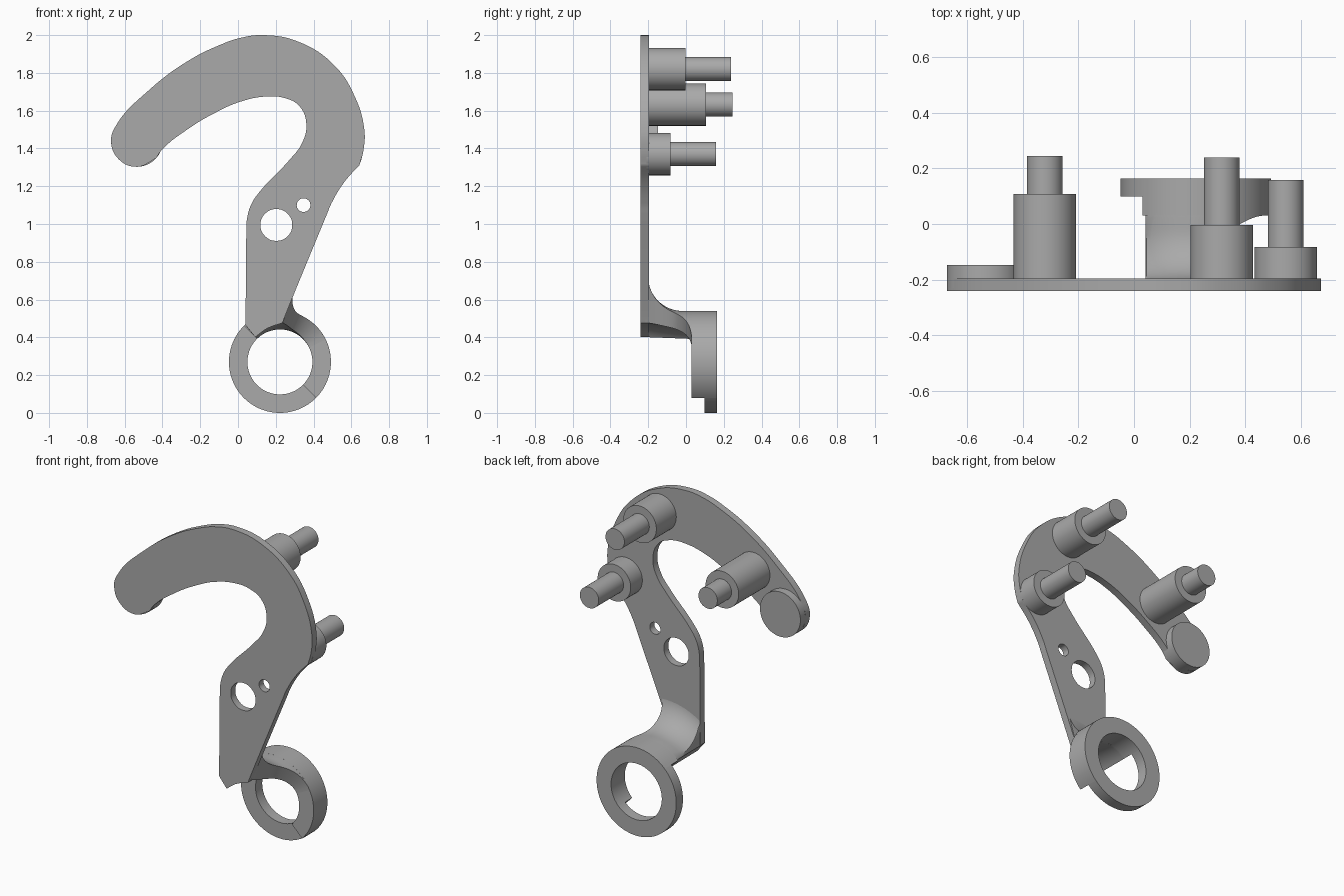
import bpy, bmesh
from math import sin, cos, pi, radians, sqrt

cube = bpy.data.objects.get("Cube")
if cube:
    bpy.data.objects.remove(cube)

grey = bpy.data.materials.new("plain grey")
grey.use_nodes = True
colour = (0.4, 0.4, 0.4, 1)
grey.diffuse_color = colour
grey.node_tree.nodes["Principled BSDF"].inputs["Base Color"].default_value = colour

CX, CZ = 0.222, 0.27          # ring centre
R_OUT, R_IN = 0.27, 0.172


def finish(obj):
    obj.data.materials.clear()
    obj.data.materials.append(grey)
    bpy.ops.object.select_all(action='DESELECT')
    obj.select_set(True)
    bpy.context.view_layer.objects.active = obj
    bpy.ops.object.shade_smooth_by_angle(angle=radians(35))


def loft(name, sections, closed=False):
    """Skin a list of equal point loops, capping the ends unless closed."""
    bm = bmesh.new()
    loops = [[bm.verts.new(p) for p in s] for s in sections]
    pairs = list(zip(loops, loops[1:]))
    if closed:
        pairs.append((loops[-1], loops[0]))
    for a, b in pairs:
        for i in range(len(a)):
            j = (i + 1) % len(a)
            bm.faces.new((a[i], a[j], b[j], b[i]))
    if not closed:
        bm.faces.new(loops[0])
        bm.faces.new(loops[-1])
    bmesh.ops.remove_doubles(bm, verts=bm.verts, dist=0.0002)
    bmesh.ops.recalc_face_normals(bm, faces=bm.faces)
    mesh = bpy.data.meshes.new(name)
    bm.to_mesh(mesh)
    bm.free()
    obj = bpy.data.objects.new(name, mesh)
    bpy.context.collection.objects.link(obj)
    finish(obj)


def cylinder(name, x, z, r, y0, y1):
    bpy.ops.mesh.primitive_cylinder_add(vertices=64, radius=r, depth=y1 - y0,
                                        location=(x, (y0 + y1) / 2, z), rotation=(pi / 2, 0, 0))
    bpy.context.object.name = name
    finish(bpy.context.object)


def ring_sector(name, a0, a1, y0, y1):
    sections = []
    for i in range(49):
        a = radians(a0 + (a1 - a0) * i / 48)
        sections.append([(CX + r * cos(a), y, CZ + r * sin(a))
                         for r, y in ((R_IN, y0), (R_OUT, y0), (R_OUT, y1), (R_IN, y1))])
    loft(name, sections)


# Hooked plate: smooth outline with sharp corners, and two round holes
tip = [(-0.535 + 0.137 * cos(radians(a)), 1.44 + 0.137 * sin(radians(a)))
       for a in (-42, -90, -135, 180, 146)]
outer = [(-0.47, 1.71), (-0.257, 1.868), (-0.098, 1.947), (0.008, 1.984), (0.135, 2.0),
         (0.325, 1.963), (0.51, 1.84), (0.616, 1.68), (0.669, 1.497), (0.664, 1.39), (0.643, 1.312)]
neck = [(0.563, 1.222), (0.495, 1.11), (0.47, 1.05), (0.26, 0.54), (0.235, 0.476)]
foot = [(0.155, 0.447), (0.091, 0.401), (0.04, 0.465)]
inner = [(0.045, 0.98), (0.048, 1.03), (0.071, 1.106), (0.114, 1.17), (0.272, 1.339),
         (0.336, 1.423), (0.362, 1.524), (0.325, 1.624), (0.246, 1.667), (0.15, 1.675),
         (0.008, 1.646), (-0.124, 1.587), (-0.257, 1.508), (-0.405, 1.39)]
corners = [tip[0], outer[-1], neck[-1], foot[1], foot[2]]


def add_spline(curve, points, sharp=()):
    s = curve.splines.new('BEZIER')
    s.bezier_points.add(len(points) - 1)
    s.use_cyclic_u = True
    for bp, p in zip(s.bezier_points, points):
        bp.co = (p[0], p[1], 0)
        bp.handle_left_type = bp.handle_right_type = 'VECTOR' if p in sharp else 'AUTO'


curve = bpy.data.curves.new("hook_plate", 'CURVE')
curve.dimensions = '2D'
curve.fill_mode = 'BOTH'
curve.resolution_u = 10
curve.extrude = 0.022
add_spline(curve, tip + outer + neck + foot + inner, corners)
for hx, hz, hr in ((0.203, 0.995, 0.084), (0.347, 1.1, 0.036)):
    add_spline(curve, [(hx + hr * cos(k * pi / 4), hz + hr * sin(k * pi / 4)) for k in range(8)])
plate = bpy.data.objects.new("hook_plate", curve)
plate.location = (0, -0.218, 0)
plate.rotation_euler = (pi / 2, 0, 0)
bpy.context.collection.objects.link(plate)
bpy.ops.object.select_all(action='DESELECT')
plate.select_set(True)
bpy.context.view_layer.objects.active = plate
bpy.ops.object.convert(target='MESH')
finish(bpy.context.object)

# Raised pad on the hook tip
cylinder("tip_pad", -0.535, 1.44, 0.137, -0.23, -0.148)

# Stepped pins: centre, shoulder depth, end depth
for name, x, z, shoulder, end in (("upper_pin", 0.315, 1.82, -0.003, 0.238),
                                  ("arm_pin", -0.32, 1.632, 0.107, 0.245),
                                  ("side_pin", 0.545, 1.37, -0.083, 0.158)):
    cylinder(name + "_shoulder", x, z, 0.112, -0.21, shoulder)
    cylinder(name + "_post", x, z, 0.064, shoulder - 0.01, end)

# Ring, thicker over its upper right half
ring_sector("ring_thick_half", -45, 135, 0.03, 0.163)
ring_sector("ring_thin_half", 135, 315, 0.098, 0.163)

# Curved bridge from plate to ring, with a fillet above and a flare at the side
FILLET, STEPS = 0.18, 16
depths = [(-0.2 + FILLET * (1 - cos(k * pi / 32)), FILLET * (1 - sin(k * pi / 32))) for k in range(17)]
depths += [(-0.02 + 0.05 * sin(k * pi / 16), 0) for k in range(1, 9)]
sections = []
for y, h in [(-0.215, FILLET)] + depths + [(0.04, 0)]:
    u = min(max((y + 0.2) / 0.23, 0), 1)
    v = min(max((y + 0.08) / 0.11, 0), 1)
    end = 86 - 24 * u - 36 * (1 - sqrt(1 - v * v))
    low, high = [], []
    for i in range(STEPS + 1):
        t = i / STEPS
        a = radians(135 + (end - 135) * t)
        r = R_IN + (1 - u) * (0.013 + 0.022 * t)
        low.append((CX + r * cos(a), y, CZ + r * sin(a)))
        x = max(CX + R_OUT * cos(a) + 0.41 * h * t, 0.042)
        high.append((x, y, CZ + R_OUT * sin(a) + h))
    corner = (0.042, y, CZ + R_OUT * sin(radians(135)))
    sections.append(low + high[::-1] + [corner])
loft("bridge", sections)
